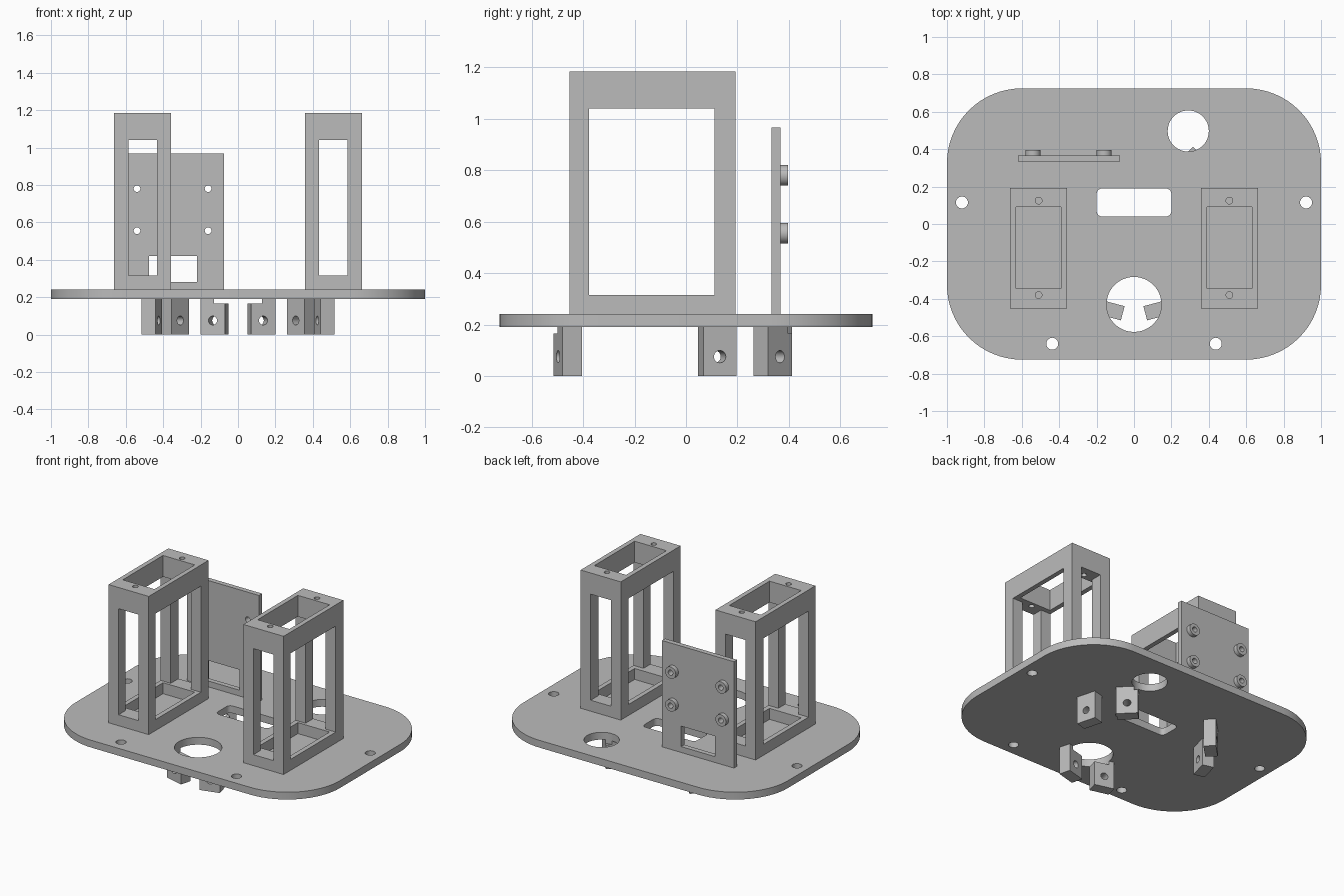
import bpy, bmesh
from math import sin, cos, pi, radians
from mathutils import Matrix, Vector

if "Cube" in bpy.data.objects:
    bpy.data.objects.remove(bpy.data.objects["Cube"], do_unlink=True)

grey = bpy.data.materials.new("plain_grey")
grey.use_nodes = True
COLOUR = (0.5, 0.5, 0.5, 1)
grey.diffuse_color = COLOUR
grey.node_tree.nodes["Principled BSDF"].inputs["Base Color"].default_value = COLOUR


def prism(name, outline, z0, z1, matrix=Matrix()):
    """Extrude a flat outline from z0 to z1."""
    bm = bmesh.new()
    face = bm.faces.new([bm.verts.new((x, y, z0)) for x, y in outline])
    ext = bmesh.ops.extrude_face_region(bm, geom=[face])
    moved = [v for v in ext["geom"] if isinstance(v, bmesh.types.BMVert)]
    bmesh.ops.translate(bm, verts=moved, vec=(0, 0, z1 - z0))
    bmesh.ops.recalc_face_normals(bm, faces=bm.faces)
    bm.transform(matrix)
    mesh = bpy.data.meshes.new(name)
    bm.to_mesh(mesh)
    bm.free()
    mesh.materials.append(grey)
    obj = bpy.data.objects.new(name, mesh)
    bpy.context.collection.objects.link(obj)
    return obj


def rect(x0, x1, y0, y1):
    return [(x0, y0), (x1, y0), (x1, y1), (x0, y1)]


def circle(x, y, r, n=48):
    return [(x + r * cos(2 * pi * i / n), y + r * sin(2 * pi * i / n)) for i in range(n)]


def rounded(x0, x1, y0, y1, r, n=16):
    centres = [(x1 - r, y1 - r), (x0 + r, y1 - r), (x0 + r, y0 + r), (x1 - r, y0 + r)]
    return [(cx + r * cos(pi / 2 * (q + i / n)), cy + r * sin(pi / 2 * (q + i / n)))
            for q, (cx, cy) in enumerate(centres) for i in range(n + 1)]


def box(name, x0, x1, y0, y1, z0, z1):
    return prism(name, rect(x0, x1, y0, y1), z0, z1)


def along_y(x, y, z):
    """Placement that turns the extrusion axis to +y."""
    return Matrix.Translation((x, y, z)) @ Matrix.Rotation(-pi / 2, 4, "X")


def activate(obj):
    bpy.ops.object.select_all(action="DESELECT")
    obj.select_set(True)
    bpy.context.view_layer.objects.active = obj


def cut(obj, cutters):
    """Subtract each cutter, then drop it."""
    activate(obj)
    for cutter in cutters:
        cutter.hide_render = True
        mod = obj.modifiers.new("cut", "BOOLEAN")
        mod.operation, mod.solver, mod.object = "DIFFERENCE", "EXACT", cutter
        bpy.ops.object.modifier_apply(modifier=mod.name)
        bpy.data.objects.remove(cutter, do_unlink=True)
    bpy.ops.object.shade_smooth_by_angle(angle=radians(30))


BOTTOM, TOP = 0.19, 0.24


def wheel_openings():
    """Round openings that also bite into the brackets below."""
    return [prism("cutter", circle(0, -0.43, 0.147), 0.165, 0.3),
            prism("cutter", circle(0.29, 0.497, 0.11), 0.165, 0.3)]


# Base plate with openings and screw holes
plate = prism("base_plate", rounded(-1, 1, -0.725, 0.725, 0.4), BOTTOM, TOP)
holes = wheel_openings()
holes.append(prism("cutter", rounded(-0.2, 0.2, 0.04, 0.19, 0.03, 6), 0.1, 0.3))
for side in (-1, 1):
    for x, y in ((0.92, 0.115), (0.437, -0.64)):
        holes.append(prism("cutter", circle(side * x, y, 0.032, 32), 0.1, 0.3))
cut(plate, holes)

# Two open frame towers
for side, label in ((1, "left"), (-1, "right")):
    c = side * 0.51
    tower = box(label + "_frame_tower", c - 0.152, c + 0.152, -0.453, 0.193, TOP - 0.01, 1.185)
    cutters = [
        box("cutter", c - 0.12, c + 0.12, -0.345, 0.09, 0.1, 1.3),
        box("cutter", c - 0.076, c + 0.076, -0.6, 0.4, 0.315, 1.04),
        box("cutter", c - 0.3, c + 0.3, -0.378, 0.11, 0.315, 1.04),
    ]
    for y in (-0.38, 0.125):
        cutters.append(prism("cutter", circle(c, y, 0.018, 24), 0.9, 1.3))
    cut(tower, cutters)

# Upright mounting panel with a cable window
panel = box("mounting_panel", -0.62, -0.075, 0.333, 0.367, TOP - 0.01, 0.967)
cutters = [box("cutter", -0.475, -0.22, 0.2, 0.5, 0.28, 0.42)]
spots = [(x, z) for x in (-0.54, -0.16) for z in (0.555, 0.78)]
for x, z in spots:
    cutters.append(prism("cutter", circle(0, 0, 0.018, 24), 0, 0.3, along_y(x, 0.2, z)))
cut(panel, cutters)

# Hollow standoffs on the back of the panel
for i, (x, z) in enumerate(spots):
    boss = prism("standoff_%d" % (i + 1), circle(0, 0, 0.04, 32), 0, 0.03, along_y(x, 0.366, z))
    cut(boss, [prism("cutter", circle(0, 0, 0.018, 24), 0, 0.3, along_y(x, 0.2, z))])

# Three pairs of drilled brackets under the plate
for turn in range(3):
    for side in (-1, 1):
        spin = (Matrix.Rotation(turn * 2 * pi / 3, 4, "Z")
                @ Matrix.Translation((side * 0.125, -0.46, 0))
                @ Matrix.Rotation(side * radians(15), 4, "Z"))
        bracket = prism("bracket_%d_%s" % (turn + 1, "left" if side > 0 else "right"),
                        rect(-0.067, 0.067, -0.039, 0.039), 0, BOTTOM + 0.01, spin)
        bore = prism("cutter", circle(0, 0, 0.024, 24), 0, 0.2, spin @ along_y(0, -0.1, 0.075))
        cut(bracket, [bore] + wheel_openings())
